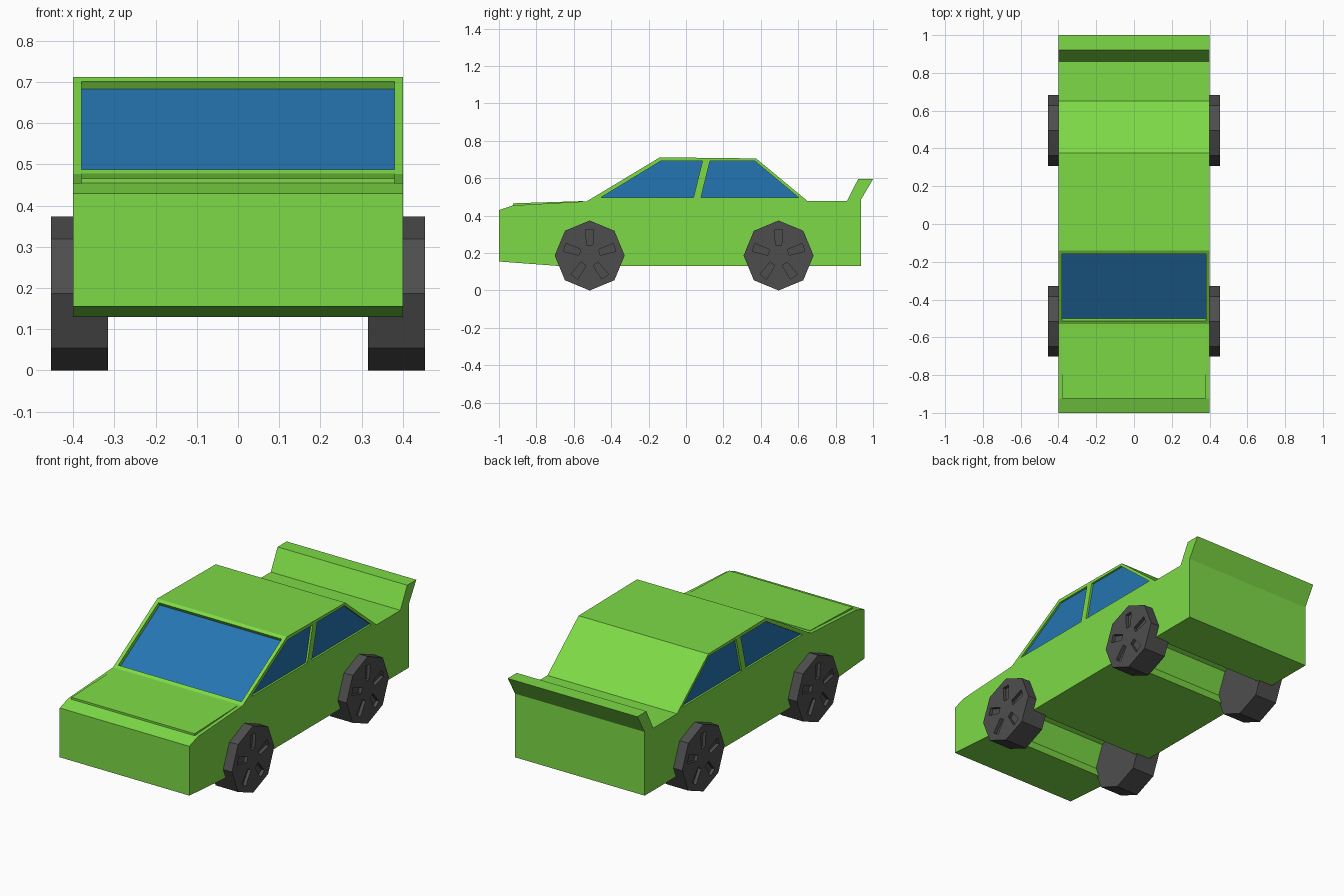
import bpy, bmesh, math

if "Cube" in bpy.data.objects:
    bpy.data.objects.remove(bpy.data.objects["Cube"])


def material(name, rgb):
    m = bpy.data.materials.new(name)
    m.diffuse_color = (*rgb, 1)
    m.use_nodes = True
    m.node_tree.nodes["Principled BSDF"].inputs["Base Color"].default_value = m.diffuse_color
    return m


GREEN = material("green paint", (0.205, 0.70, 0.061))
GLASS = material("blue glass", (0.0185, 0.178, 0.445))
RUBBER = material("dark grey rubber", (0.076, 0.076, 0.076))


def prism(name, polys, x0, x1, mat, helper=False):
    """Extrude one or more (y, z) outlines between x0 and x1."""
    bm = bmesh.new()
    for pts in polys:
        face = bm.faces.new([bm.verts.new((x0, y, z)) for y, z in pts])
        out = bmesh.ops.extrude_face_region(bm, geom=[face])
        for v in out["geom"]:
            if isinstance(v, bmesh.types.BMVert):
                v.co.x = x1
    bmesh.ops.recalc_face_normals(bm, faces=bm.faces[:])
    me = bpy.data.meshes.new(name)
    bm.to_mesh(me)
    bm.free()
    me.materials.append(mat)
    ob = bpy.data.objects.new(name, me)
    bpy.context.collection.objects.link(ob)
    ob.hide_render = helper
    if helper:
        ob.hide_set(True)
    return ob


def cut(ob, cutter):
    mod = ob.modifiers.new("cut", "BOOLEAN")
    mod.operation = "DIFFERENCE"
    mod.solver = "EXACT"
    mod.object = cutter


WHEEL_Y = (-0.515, 0.495)
WHEEL_R = 0.187


def arch(c, r=0.172):
    """Underside notch over an axle, walked from back to front."""
    pts = [(c + r * 0.87, 0.13)]
    for i in range(5):
        a = math.radians(45 * i)
        pts.append((c + r * math.cos(a), WHEEL_R + r * math.sin(a)))
    return pts + [(c - r * 0.87, 0.13)]


# Body shell with full-width wheel arches and raised tail spoiler
outline = [(-1, 0.155), (-1, 0.43), (-0.925, 0.455), (-0.53, 0.477),
           (-0.14, 0.712), (0.375, 0.706), (0.65, 0.478), (0.86, 0.478),
           (0.92, 0.595), (1.0, 0.595), (0.935, 0.485), (0.935, 0.13)]
outline += arch(WHEEL_Y[1]) + arch(WHEEL_Y[0])
body = prism("body", [outline], -0.4, 0.4, GREEN)

# Raised bonnet panel
prism("bonnet_panel", [[(-0.925, 0.445), (-0.925, 0.466), (-0.55, 0.478), (-0.55, 0.465)]],
      -0.38, 0.38, GREEN)

# Windscreen recess and glass, laid out along the sloping front
ly, lz = 0.39, 0.235
length = math.hypot(ly, lz)


def on_slope(t, depth):
    return (-0.53 + ly * t + lz / length * depth, 0.477 + lz * t - ly / length * depth)


def slab(t0, t1, d0, d1):
    return [on_slope(t0, d0), on_slope(t1, d0), on_slope(t1, d1), on_slope(t0, d1)]


cut(body, prism("windscreen_cutter", [slab(0.045, 0.955, -0.03, 0.026)], -0.38, 0.38, GREEN, True))
prism("windscreen", [slab(0.045, 0.955, 0.021, 0.028)], -0.38, 0.38, GLASS)

# Side window recesses and glass
windows = [[(-0.455, 0.497), (0.04, 0.497), (0.088, 0.692), (-0.135, 0.692)],
           [(0.08, 0.497), (0.602, 0.497), (0.368, 0.692), (0.128, 0.692)]]
for side, s in (("left", -1), ("right", 1)):
    cut(body, prism(side + "_window_cutter", windows, s * 0.386, s * 0.43, GREEN, True))
    prism(side + "_windows", windows, s * 0.384, s * 0.389, GLASS)

# Eight-sided wheels with five grooves in the outer face
for end, cy in (("front", WHEEL_Y[0]), ("rear", WHEEL_Y[1])):
    ring = [(cy + WHEEL_R * math.cos(math.pi / 4 * i),
             WHEEL_R + WHEEL_R * math.sin(math.pi / 4 * i)) for i in range(8)]
    grooves = []
    for k in range(5):
        a = math.radians(18 + 72 * k)
        c, n = math.cos(a), math.sin(a)
        grooves.append([(cy + r * c - w * n, WHEEL_R + r * n + w * c) for r, w in
                        ((0.055, 0.016), (0.055, -0.016), (0.14, -0.022), (0.14, 0.022))])
    for side, s in (("left", -1), ("right", 1)):
        wheel = prism(f"{end}_{side}_wheel", [ring], s * 0.315, s * 0.454, RUBBER)
        cut(wheel, prism(f"{end}_{side}_groove_cutter", grooves, s * 0.436, s * 0.48, RUBBER, True))
